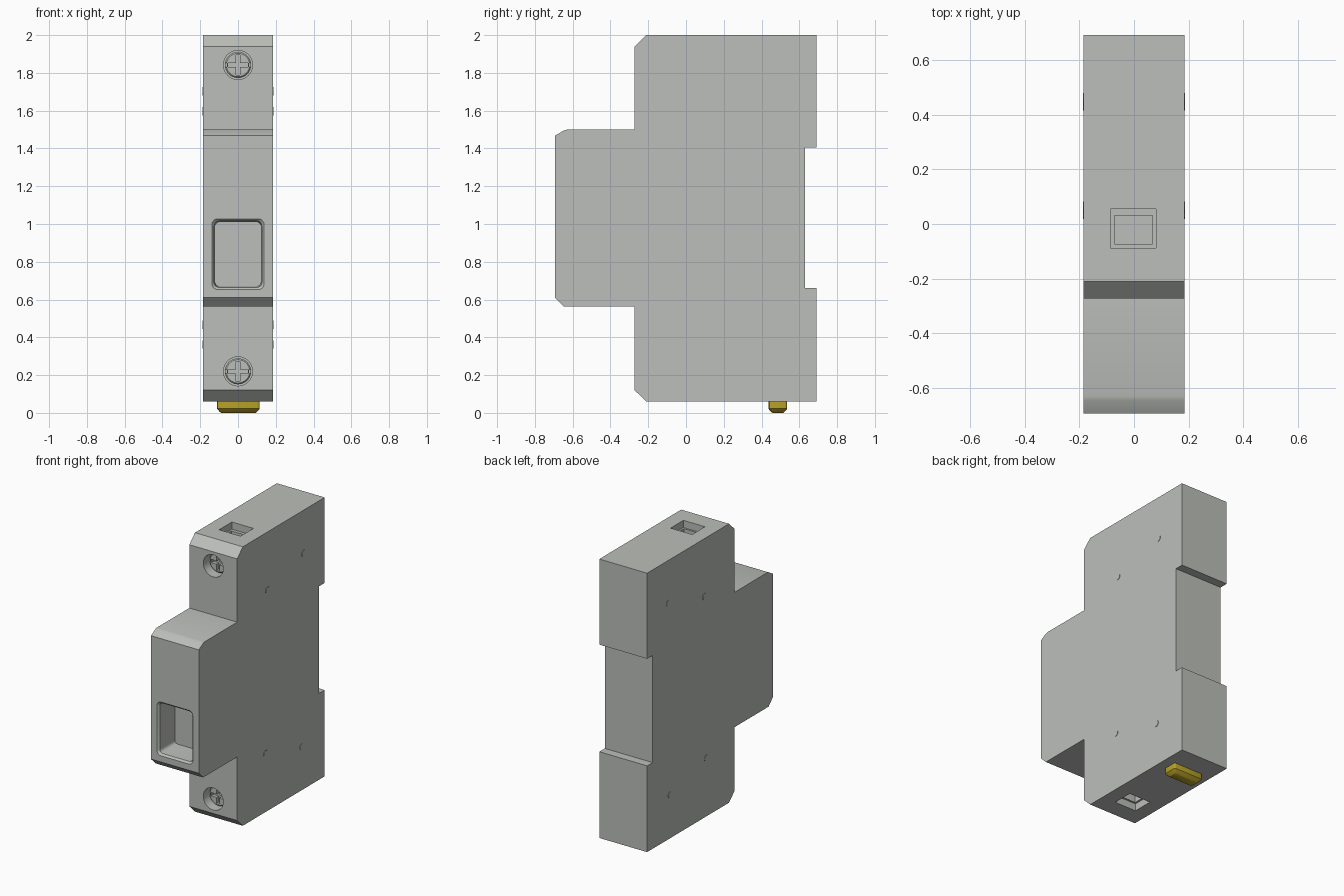
import bpy, bmesh, math
from mathutils import Matrix, Vector

if "Cube" in bpy.data.objects:
    bpy.data.objects.remove(bpy.data.objects["Cube"])


def material(name, rgb):
    m = bpy.data.materials.new(name)
    m.diffuse_color = (*rgb, 1)
    m.use_nodes = True
    m.node_tree.nodes["Principled BSDF"].inputs["Base Color"].default_value = m.diffuse_color
    return m


GREY = material("light grey", (0.50, 0.52, 0.49))
YELLOW = material("yellow", (0.48, 0.36, 0.02))


def finish(name, bm, mat):
    bmesh.ops.recalc_face_normals(bm, faces=bm.faces)
    mesh = bpy.data.meshes.new(name)
    bm.to_mesh(mesh)
    bm.free()
    mesh.materials.append(mat)
    ob = bpy.data.objects.new(name, mesh)
    bpy.context.collection.objects.link(ob)
    return ob


def loft(name, rings, mat=GREY):
    """Skin a list of equal-length point rings and cap both ends."""
    bm = bmesh.new()
    loops = [[bm.verts.new(p) for p in r] for r in rings]
    n = len(loops[0])
    for a, b in zip(loops, loops[1:]):
        for i in range(n):
            bm.faces.new((a[i], a[(i + 1) % n], b[(i + 1) % n], b[i]))
    bm.faces.new(loops[0])
    bm.faces.new(loops[-1])
    return finish(name, bm, mat)


def rounded(w, h, r, steps=5):
    """Half sizes w, h with corner radius r, as 2D points."""
    pts = []
    for k, (sx, sy) in enumerate(((1, 1), (-1, 1), (-1, -1), (1, -1))):
        for i in range(steps + 1):
            a = math.pi / 2 * (k + i / steps)
            pts.append((sx * (w - r) + r * math.cos(a), sy * (h - r) + r * math.sin(a)))
    return pts


def circle(r, n=32):
    return [(r * math.cos(2 * math.pi * i / n), r * math.sin(2 * math.pi * i / n)) for i in range(n)]


def box(name, lo, hi, mat=GREY):
    return loft(name, [[(x, y, z) for x, y in ((lo[0], lo[1]), (hi[0], lo[1]), (hi[0], hi[1]), (lo[0], hi[1]))]
                       for z in (lo[2], hi[2])], mat)


def cut(ob, cutter):
    mod = ob.modifiers.new("cut", 'BOOLEAN')
    mod.operation = 'DIFFERENCE'
    mod.solver = 'EXACT'
    mod.object = cutter
    bpy.context.view_layer.objects.active = ob
    bpy.ops.object.modifier_apply(modifier=mod.name)
    bpy.data.objects.remove(cutter)


def shade(ob):
    bpy.ops.object.select_all(action='DESELECT')
    ob.select_set(True)
    bpy.context.view_layer.objects.active = ob
    bpy.ops.object.shade_smooth_by_angle(angle=math.radians(30))


# Stepped case, side profile extruded across x
W = 0.184
profile = [(-0.21, 0.06), (0.69, 0.06), (0.69, 0.66), (0.63, 0.66), (0.63, 1.405), (0.69, 1.405),
           (0.69, 2.0), (-0.21, 2.0), (-0.272, 1.94), (-0.272, 1.5),
           (-0.63, 1.5), (-0.645, 1.496), (-0.693, 1.468),
           (-0.693, 0.61), (-0.645, 0.562), (-0.272, 0.562), (-0.272, 0.12)]
case = loft("case", [[(x, y, z) for y, z in profile] for x in (-W, W)])

# Switch window pocket with a narrow bevelled lip
rings = []
for y, d, r in ((-0.75, 0, 0.03), (-0.693, 0, 0.03), (-0.68, 0.012, 0.025), (-0.52, 0.017, 0.02)):
    rings.append([(px, y, 0.84 + pz) for px, pz in rounded(0.138 - d, 0.187 - d, r)])
cut(case, loft("window_cutter", rings))

# Screw wells and cable entries, top and bottom
for z in (1.842, 0.22):
    cut(case, loft("well_cutter", [[(a, y, z + b) for a, b in circle(0.077)] for y in (-0.35, -0.17)]))
for z, s in ((2.0, -1), (0.06, 1)):
    for d, deep in ((0, 0.05), (0.013, 0.13)):
        za, zb = z - s * 0.05, z + s * deep
        cut(case, box("entry_cutter", (-0.085 + d, -0.087 + d, min(za, zb)),
                      (0.081 - d, 0.054 - d * 1.8, max(za, zb))))
shade(case)

# Cross-slotted terminal screws sunk in the wells
for name, z in (("upper_screw", 1.842), ("lower_screw", 0.22)):
    screw = loft(name, [[(a, y, z + b) for a, b in circle(r)]
                        for y, r in ((-0.165, 0.069), (-0.213, 0.069), (-0.22, 0.062))])
    cut(screw, box("slot_cutter", (-0.053, -0.3, z - 0.011), (0.053, -0.195, z + 0.011)))
    cut(screw, box("slot_cutter", (-0.011, -0.3, z - 0.053), (0.011, -0.195, z + 0.053)))
    for s in (-1, 1):
        x0, x1 = sorted((s * 0.058, s * 0.1))
        cut(screw, box("notch_cutter", (x0, -0.3, z - 0.011), (x1, -0.205, z + 0.011)))
    shade(screw)

# Small rivet heads on both cheeks
for i, (y, z) in enumerate(((0.06, 1.597), (0.457, 1.702), (0.04, 0.467), (0.437, 0.362))):
    for side, s in (("left", -1), ("right", 1)):
        rivet = loft(f"rivet_{side}_{i + 1}", [[(s * x, y + a, z + b) for a, b in circle(0.022, 20)]
                                              for x in (W - 0.01, W + 0.003)])
        shade(rivet)

# Yellow rail latch under the case
latch = loft("rail_latch", [[(0.002 + a, 0.486 + b, z) for a, b in rounded(0.113 - d, 0.05 - d, 0.012, 3)]
                            for z, d in ((0.07, 0), (0.022, 0), (0.006, 0.014), (0.0, 0.022))], YELLOW)
shade(latch)
